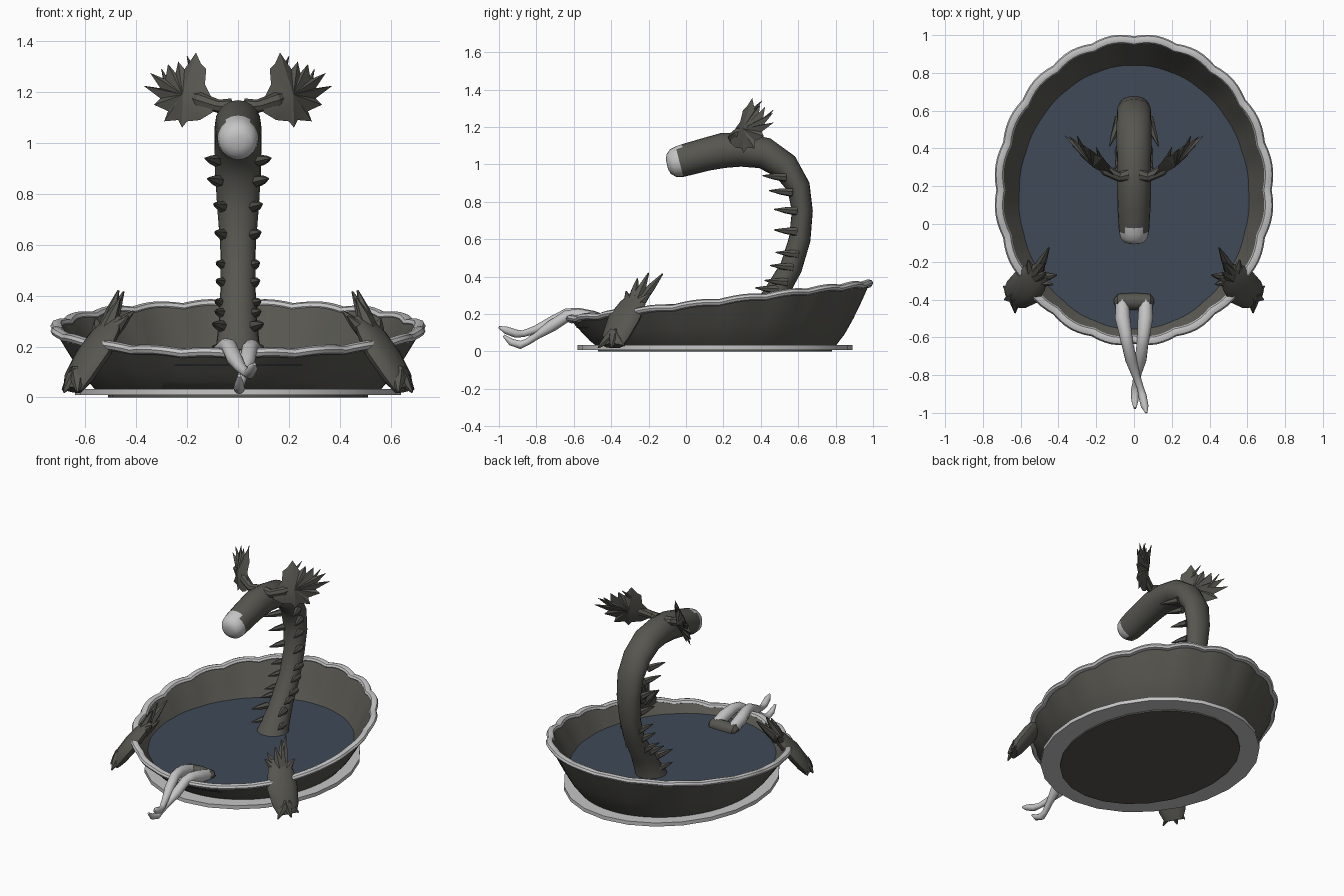
import bpy, bmesh, math
from mathutils import Vector

def material(name, rgb):
    m = bpy.data.materials.new(name)
    m.diffuse_color = (*rgb, 1)
    return m

DARK = material("dark olive grey", (0.095, 0.093, 0.08))
PALE = material("pale grey", (0.56, 0.56, 0.56))
WATER = material("slate blue", (0.05, 0.068, 0.095))

def grid(bm, rings, loop=False, caps=True):
    """Skin a list of closed rings of points."""
    vs = [[bm.verts.new(p) for p in r] for r in rings]
    n = len(vs[0])
    for i in range(len(vs) if loop else len(vs) - 1):
        a, b = vs[i], vs[(i + 1) % len(vs)]
        for j in range(n):
            bm.faces.new((a[j], a[(j + 1) % n], b[(j + 1) % n], b[j]))
    if caps and not loop:
        bm.faces.new(vs[0])
        bm.faces.new(vs[-1])

def tube(bm, pts, side=(1, 0, 0), n=12):
    """Elliptical tube through points (x, y, z, side radius, other radius)."""
    cs = [Vector(p[:3]) for p in pts]
    rings = []
    for i, p in enumerate(pts):
        t = (cs[min(i + 1, len(cs) - 1)] - cs[max(i - 1, 0)]).normalized()
        u = Vector(side)
        u = (u - t * u.dot(t)).normalized()
        v = t.cross(u)
        rings.append([cs[i] + u * (p[3] * math.cos(k * math.tau / n)) + v * (p[-1] * math.sin(k * math.tau / n))
                      for k in range(n)])
    grid(bm, rings)

def spike(bm, base, tip, r, n=6):
    mid = [b * 0.5 + t * 0.5 for b, t in zip(base, tip)]
    tube(bm, [(*base, r), (*mid, r * 0.7), (*tip, r * 0.12)], (0.9, 0.1, 0.2), n)

def finish(name, bm, mats, rule=None, angle=40):
    bmesh.ops.recalc_face_normals(bm, faces=bm.faces)
    if rule:
        for f in bm.faces:
            f.material_index = rule(f.calc_center_median())
    me = bpy.data.meshes.new(name)
    bm.to_mesh(me)
    bm.free()
    ob = bpy.data.objects.new(name, me)
    bpy.context.collection.objects.link(ob)
    for m in mats:
        me.materials.append(m)
    bpy.ops.object.select_all(action='DESELECT')
    ob.select_set(True)
    bpy.context.view_layer.objects.active = ob
    bpy.ops.object.shade_smooth_by_angle(angle=math.radians(angle))
    return ob

# Tilted oval basin wall with scalloped edge
SEG = 120
ANG = [i * math.tau / SEG for i in range(SEG)]
def wall(a, t, off=0.0):
    s = t ** 0.8
    bump = abs(math.sin(10 * a))
    w = 0.014 * bump * t - off
    x = (0.56 + 0.15 * s + w) * math.cos(a)
    y = 0.16 + 0.02 * s + (0.64 + 0.155 * s + w) * math.sin(a)
    top = 0.165 + 0.119 * (y + 0.64) + 0.01 * bump
    return Vector((x, y, 0.03 + (top - 0.03) * t))

bm = bmesh.new()
profile = [(0, 0), (0.2, 0), (0.45, 0), (0.75, 0), (1, 0), (1, 0.025), (0.7, 0.035), (0.4, 0.035), (0.15, 0.04)]
grid(bm, [[wall(a, t, o) for a in ANG] for t, o in profile])
finish("basin", bm, [DARK])

# Rolled pale rim
bm = bmesh.new()
rings = []
for a in ANG:
    c = wall(a, 1, 0.005)
    out = Vector((math.cos(a), math.sin(a), 0))
    rings.append([c + out * (0.024 * math.cos(k * math.tau / 8)) + Vector((0, 0, 0.019 * math.sin(k * math.tau / 8)))
                  for k in range(8)])
grid(bm, rings, loop=True)
finish("rim", bm, [PALE])

# Water surface and base discs
def disc(name, cy, rx, ry, z0, z1, mat, n=24, flare=0.0):
    bm = bmesh.new()
    grid(bm, [[((rx - d) * math.cos(k * math.tau / n), cy + (ry - d) * math.sin(k * math.tau / n), z)
               for k in range(n)] for z, d in ((z0, flare), (z1, 0))])
    finish(name, bm, [mat])

disc("water", 0.14, 0.62, 0.725, 0.125, 0.14, WATER, 64)
disc("base_ring", 0.155, 0.64, 0.735, 0.009, 0.034, PALE)
disc("foot_disc", 0.155, 0.51, 0.625, 0.0, 0.02, DARK)

# Arched neck with rounded head and pale muzzle
NECK = [(0.38, 0.1, 0.115, 0.11), (0.40, 0.165, 0.09, 0.085), (0.475, 0.3, 0.075, 0.065), (0.562, 0.45, 0.068, 0.06),
        (0.608, 0.6, 0.07, 0.058), (0.622, 0.75, 0.082, 0.056), (0.602, 0.88, 0.09, 0.062),
        (0.53, 0.99, 0.092, 0.075), (0.42, 1.06, 0.092, 0.085), (0.3, 1.078, 0.09, 0.09),
        (0.2, 1.075, 0.09, 0.094), (0.1, 1.052, 0.088, 0.088), (0.0, 1.025, 0.083, 0.086),
        (-0.035, 1.015, 0.08, 0.084), (-0.07, 1.007, 0.074, 0.075), (-0.093, 1.002, 0.055, 0.053),
        (-0.102, 1.0, 0.025, 0.025)]
bm = bmesh.new()
tube(bm, [(0, *p) for p in NECK], n=20)
finish("neck_and_head", bm, [DARK, PALE], lambda c: int(c.y < -0.035))

# Paired spikes along the throat
SPIKES = [(0.41, 0.94, 0.13), (0.445, 0.86, 0.12), (0.47, 0.76, 0.095), (0.47, 0.65, 0.09), (0.48, 0.53, 0.085),
          (0.45, 0.46, 0.085), (0.42, 0.38, 0.09), (0.37, 0.34, 0.09), (0.29, 0.29, 0.1), (0.29, 0.2, 0.1)]
bm = bmesh.new()
for s in (1, -1):
    for y, z, x in SPIKES:
        spike(bm, (s * x * 0.65, y + 0.12, z - 0.01), (s * x, y, z), 0.024)
finish("throat_spikes", bm, [DARK])

# Palmate antlers: stalk plus thin ragged plate swept backwards
PALM = [(0.1, 1.12), (0.15, 1.09), (0.2, 1.085), (0.22, 1.06), (0.235, 1.09), (0.29, 1.085), (0.275, 1.125),
        (0.33, 1.15), (0.305, 1.175), (0.372, 1.225), (0.305, 1.215), (0.345, 1.275), (0.285, 1.25), (0.275, 1.31),
        (0.245, 1.275), (0.235, 1.32), (0.21, 1.29), (0.165, 1.355), (0.145, 1.31), (0.125, 1.29), (0.13, 1.23),
        (0.1, 1.17)]
def sweep(s, x, z):
    return Vector((s * x, 0.25 + 0.75 * (x - 0.1) + 0.3 * (z - 1.17), z))

bm = bmesh.new()
for s in (1, -1):
    edge = [bm.verts.new(sweep(s, x, z)) for x, z in PALM]
    for d in (0.03, -0.03):
        mid = bm.verts.new(sweep(s, 0.2, 1.19) + Vector((s * d * 0.6, -d, 0)))
        for i in range(len(edge)):
            bm.faces.new((edge[i], edge[(i + 1) % len(edge)], mid))
    tube(bm, [(s * 0.03, 0.26, 1.14, 0.035), (s * 0.08, 0.25, 1.145, 0.026), (s * 0.15, 0.285, 1.17, 0.03),
              (s * 0.2, 0.33, 1.19, 0.01)], (0, 0, 1), 8)
    for x, z in ((0.07, 1.3), (0.2, 1.34), (0.3, 1.29)):
        if x > 0.1:
            spike(bm, sweep(s, x - 0.03, z - 0.08), sweep(s, x, z) + Vector((0, 0.03, 0)), 0.014)
finish("antlers", bm, [DARK], angle=30)

# Webbed flippers gripping the rim
for s, label in ((1, "right"), (-1, "left")):
    bm = bmesh.new()
    tube(bm, [(s * x, y, z, w, t) for x, y, z, w, t in (
        (0.65, -0.39, 0.03, 0.06, 0.025), (0.625, -0.375, 0.08, 0.085, 0.042), (0.57, -0.335, 0.17, 0.1, 0.046),
        (0.525, -0.285, 0.25, 0.085, 0.035), (0.485, -0.25, 0.31, 0.05, 0.018))], (s * 0.55, 0.83, 0), 12)
    for tip in ((0.45, -0.125, 0.415), (0.47, -0.2, 0.42), (0.465, -0.26, 0.39), (0.41, -0.27, 0.34),
                (0.56, -0.19, 0.31), (0.43, -0.32, 0.32)):
        base = Vector((0.535, -0.29, 0.22)).lerp(Vector(tip), 0.2)
        spike(bm, (s * base.x, base.y, base.z), (s * tip[0], tip[1], tip[2]), 0.034)
    for tip in ((0.69, -0.33, 0.03), (0.685, -0.4, 0.02), (0.63, -0.47, 0.02)):
        spike(bm, (s * 0.63, -0.38, 0.1), (s * tip[0], tip[1], tip[2]), 0.035)
    finish(label + "_flipper", bm, [DARK])

# Hips sinking into the water
bm = bmesh.new()
tube(bm, [(-0.1, -0.41, 0.14, 0.02), (-0.085, -0.41, 0.145, 0.04), (0, -0.41, 0.145, 0.045),
          (0.085, -0.41, 0.145, 0.04), (0.1, -0.41, 0.14, 0.02)], (0, 1, 0))
finish("hips", bm, [DARK])

# Bare legs hanging over the rim, crossed at the ankles
LEGS = {
    "upper_leg_crossed": [(-0.062, -0.41, 0.15, 0.036), (-0.06, -0.5, 0.178, 0.04), (-0.045, -0.58, 0.2, 0.034),
                          (-0.035, -0.635, 0.2, 0.031), (-0.015, -0.72, 0.155, 0.031), (0.01, -0.8, 0.118, 0.022),
                          (0.035, -0.87, 0.095, 0.018), (0.045, -0.91, 0.095, 0.022), (0.057, -0.965, 0.115, 0.02),
                          (0.065, -1.0, 0.13, 0.006)],
    "lower_leg_crossed": [(0.062, -0.41, 0.15, 0.036), (0.06, -0.5, 0.175, 0.04), (0.052, -0.58, 0.195, 0.034),
                          (0.045, -0.635, 0.19, 0.031), (0.035, -0.72, 0.135, 0.031), (0.02, -0.79, 0.09, 0.021),
                          (0.008, -0.85, 0.05, 0.018), (0.005, -0.885, 0.035, 0.022), (0.005, -0.935, 0.05, 0.019),
                          (0.005, -0.975, 0.085, 0.007)],
}
for name, pts in LEGS.items():
    bm = bmesh.new()
    tube(bm, pts)
    finish(name, bm, [PALE])
